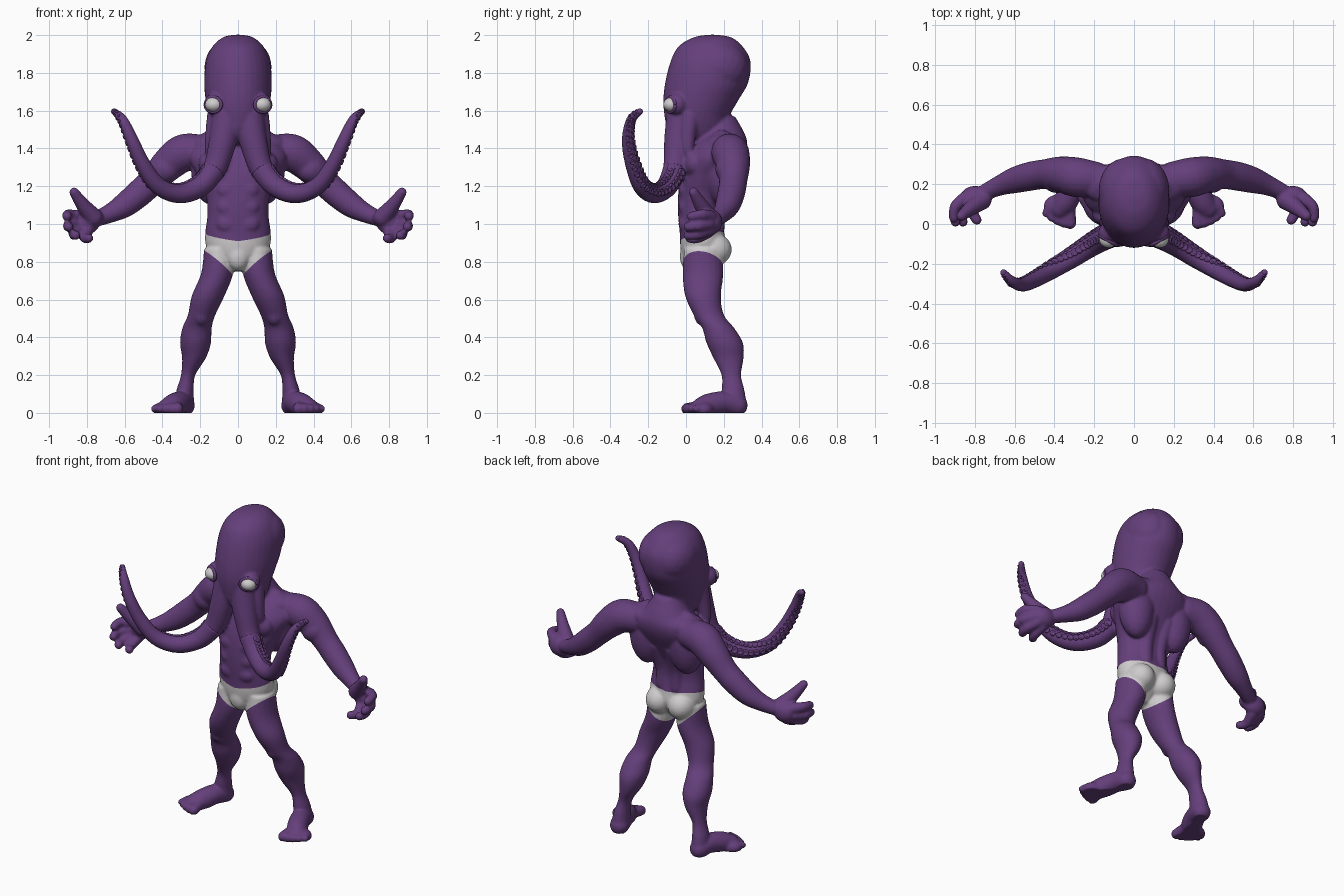
import bpy, bmesh, math
from mathutils import Vector, Matrix

cube = bpy.data.objects.get("Cube")
if cube:
    bpy.data.objects.remove(cube)


def material(name, color):
    mat = bpy.data.materials.new(name)
    mat.use_nodes = True
    mat.diffuse_color = (*color, 1)
    bsdf = mat.node_tree.nodes["Principled BSDF"]
    bsdf.inputs["Base Color"].default_value = (*color, 1)
    bsdf.inputs["Roughness"].default_value = .6
    return mat


purple = material("purple skin", (.13, .05, .2))
white = material("off white", (.62, .6, .61))
UP = Vector((0, 0, 1))


def spline(points, steps):
    """Smooth interpolation through points of any number of components."""
    result = []
    last = len(points) - 1
    for i in range(last):
        a, b, c, d = (points[min(max(i + k, 0), last)] for k in (-1, 0, 1, 2))
        for s in range(steps):
            t = s / steps
            result.append([q + t / 2 * (r - p + t * (2 * p - 5 * q + 4 * r - w + t * (3 * (q - r) + w - p)))
                           for p, q, r, w in zip(a, b, c, d)])
    result.append(list(points[-1]))
    return result


def tube(bm, points, side=1, axis=None, steps=5, segments=20):
    """Loft ellipses (x, y, z, radius, second radius) along a path."""
    path = spline(points, steps) if steps > 1 else points
    centres = [Vector((side * p[0], p[1], p[2])) for p in path]
    rings = []
    for i, p in enumerate(path):
        tangent = axis or (centres[min(i + 1, len(path) - 1)] - centres[max(i - 1, 0)]).normalized()
        if axis == UP:
            u, v = Vector((1, 0, 0)), Vector((0, 1, 0))
        else:
            u = tangent.cross(Vector((0, 1, 0))).normalized()
            v = tangent.cross(u)
        ring = []
        for k in range(segments):
            a = math.tau * k / segments
            ring.append(bm.verts.new(centres[i] + u * math.cos(a) * p[3] + v * math.sin(a) * p[-1]))
        rings.append(ring)
    for low, high in zip(rings, rings[1:]):
        for k in range(segments):
            n = (k + 1) % segments
            bm.faces.new((low[k], low[n], high[n], high[k]))
    bm.faces.new(rings[0])
    bm.faces.new(rings[-1])


def ball(bm, centre, radii, side=1):
    place = Matrix.LocRotScale(Vector((side * centre[0], centre[1], centre[2])), None, Vector(radii))
    bmesh.ops.create_icosphere(bm, subdivisions=3, radius=1, matrix=place)


def limb(bm, points, side):
    """Round tube with ball ends."""
    tube(bm, points, side)
    for p in (points[0], points[-1]):
        ball(bm, p[:3], [p[3]] * 3, side)


def finish(bm, name, mat):
    bmesh.ops.recalc_face_normals(bm, faces=bm.faces)
    for face in bm.faces:
        face.smooth = True
    mesh = bpy.data.meshes.new(name)
    bm.to_mesh(mesh)
    bm.free()
    mesh.materials.append(mat)
    obj = bpy.data.objects.new(name, mesh)
    bpy.context.collection.objects.link(obj)
    return obj


arm_path = [(.055, -.02, 1.57, .085), (.08, -.042, 1.44, .074), (.125, -.06, 1.29, .062),
            (.2, -.1, 1.2, .056), (.31, -.17, 1.16, .05), (.42, -.235, 1.2, .045),
            (.5, -.28, 1.31, .04), (.56, -.305, 1.44, .034), (.61, -.29, 1.55, .026),
            (.655, -.245, 1.595, .017)]

body = bmesh.new()
# Bulbous head tapering into the face
tube(body, [(0, .14, 2.002, .02, .02), (0, .14, 1.988, .08, .1), (0, .13, 1.94, .135, .17),
            (0, .13, 1.86, .17, .212), (0, .11, 1.75, .179, .22), (0, .08, 1.66, .172, .2),
            (0, .06, 1.58, .158, .175), (0, .06, 1.52, .14, .16), (0, .07, 1.46, .11, .12),
            (0, .08, 1.42, .06, .07)], axis=UP, segments=32)
ball(body, (0, -.035, 1.56), (.085, .075, .12))
# Trunk from crotch to neck
tube(body, [(0, .06, .75, .04, .05), (0, .08, .82, .12, .1), (0, .09, .88, .168, .12),
            (0, .085, .95, .174, .118), (0, .075, 1.05, .162, .117), (0, .085, 1.15, .17, .127),
            (0, .115, 1.25, .212, .145), (0, .155, 1.35, .26, .155), (0, .18, 1.42, .23, .145),
            (0, .19, 1.48, .14, .12), (0, .17, 1.57, .08, .09)], axis=UP, segments=32)
ball(body, (0, .012, .83), (.06, .045, .075))

for side in (1, -1):
    # Full sides of the skull
    ball(body, (.052, .17, 1.83), (.126, .16, .145), side)
    # Trunk muscles
    ball(body, (.1, .045, 1.32), (.11, .065, .08), side)
    for z in (1, 1.09, 1.18):
        ball(body, (.055, -.002, z), (.06, .038, .05), side)
    ball(body, (.14, .19, 1.3), (.11, .1, .2), side)
    ball(body, (.13, .2, 1.42), (.13, .1, .065), side)
    limb(body, [(.05, .165, .98, .04), (.05, .165, 1.1, .045), (.06, .21, 1.25, .055)], side)
    ball(body, (.078, .145, .865), (.085, .098, .088), side)
    # Eye socket and tentacle root
    ball(body, (.12, -.045, 1.635), (.06, .056, .06), side)
    limb(body, arm_path[:4], side)
    # Arm and palm
    limb(body, [(.2, .225, 1.385, .09), (.29, .235, 1.375, .1), (.37, .25, 1.315, .09),
                (.45, .25, 1.23, .075), (.52, .24, 1.165, .073), (.6, .22, 1.1, .066),
                (.67, .195, 1.06, .052), (.74, .165, 1.03, .042)], side)
    ball(body, (.385, .215, 1.29), (.075, .06, .07), side)
    ball(body, (.8, .14, 1.01), (.07, .052, .064), side)
    # Thumb and curled fingers
    limb(body, [(.765, .12, 1.035, .05), (.82, .08, 1.1, .038), (.868, .04, 1.168, .026)], side)
    for knuckle, middle, tip in [((.85, .13, 1.04), (.9, .085, 1.05), (.905, .03, 1.04)),
                                 ((.86, .12, 1), (.9, .065, .99), (.897, .01, .985)),
                                 ((.84, .12, .97), (.87, .06, .945), (.86, .01, .94)),
                                 ((.8, .12, .96), (.81, .06, .925), (.79, .02, .925))]:
        limb(body, [(*knuckle, .033), (*middle, .028), (*tip, .025)], side)
    # Leg
    tube(body, [(.1, .09, .87, .08, .1), (.11, .09, .74, .085, .108), (.158, .09, .62, .087, .095),
                (.192, .12, .52, .073, .08), (.217, .17, .45, .078, .085), (.225, .205, .37, .082, .097),
                (.233, .225, .29, .063, .08), (.264, .24, .2, .038, .052), (.28, .25, .12, .046, .06),
                (.285, .26, .04, .054, .062)], side, axis=UP)
    ball(body, (.195, .09, .53), (.05, .05, .07), side)
    # Foot and toes
    limb(body, [(.285, .27, .04, .057), (.305, .2, .055, .06), (.34, .12, .04, .062),
                (.37, .08, .025, .055)], side)
    ball(body, (.375, .09, .018), (.08, .06, .045), side)
    for i in range(5):
        size = .031 - .003 * i
        tip = (.32 + .031 * i, .005 + .003 * i * i, .022)
        limb(body, [(.325 + .025 * i, .07 + .006 * i, .032, size), (*tip, size)], side)
    # Small hanging tentacle
    limb(body, [(.11, .02, 1.57, .055), (.128, .01, 1.48, .045), (.145, .01, 1.4, .032),
                (.155, .02, 1.35, .018)], side)

# Fuse the body into one skin
skin = finish(body, "body", purple)
remesh = skin.modifiers.new("fuse", 'REMESH')
remesh.mode = 'VOXEL'
remesh.voxel_size = .008
soften = skin.modifiers.new("soften", 'SMOOTH')
soften.factor = .5
soften.iterations = 6
fused = bpy.data.meshes.new_from_object(skin.evaluated_get(bpy.context.evaluated_depsgraph_get()))
skin.modifiers.clear()
skin.data = fused
fused.materials.clear()
for mat in (purple, white):
    fused.materials.append(mat)

# Flatten the soles, then cut the briefs along waist planes and leg planes
bm = bmesh.new()
bm.from_mesh(fused)
for vert in bm.verts:
    vert.co.z = max(vert.co.z, 0)
waist = [(Vector((0, 0, .915)), Vector((.12 * side, .18, -1))) for side in (1, -1)]
legs = [(Vector((0, 0, .715)), Vector((-.85 * side, .15, 1))) for side in (1, -1)]


def near_hips(face):
    c = face.calc_center_median()
    return .65 < c.z < 1.05 and abs(c.x) < .3


for point, normal in waist + legs:
    faces = [f for f in bm.faces if near_hips(f)]
    edges = {e for f in faces for e in f.edges}
    verts = {v for f in faces for v in f.verts}
    bmesh.ops.bisect_plane(bm, geom=[*verts, *edges, *faces], dist=.0001, plane_co=point, plane_no=normal)
for face in bm.faces:
    c = face.calc_center_median()
    below_waist = any((c - p).dot(n) > 0 for p, n in waist)
    above_legs = all((c - p).dot(n) > 0 for p, n in legs)
    face.material_index = int(near_hips(face) and below_waist and above_legs)
    face.smooth = True
bm.to_mesh(fused)
bm.free()

# Long tentacles with suckers, eyes with lids
for side, label in ((1, "left"), (-1, "right")):
    bm = bmesh.new()
    limb(bm, arm_path[2:], side)
    finish(bm, label + "_long_tentacle", purple)

    bm = bmesh.new()
    path = spline(arm_path, 4)
    for i in range(9, len(path) - 1):
        tangent = (Vector(path[i + 1][:3]) - Vector(path[i - 1][:3])).normalized()
        facing = Vector((.7, .25, .5))
        facing = (facing - tangent * facing.dot(tangent)).normalized()
        radius = path[i][3]
        for angle in (-.6, .45):
            out = Matrix.Rotation(angle, 3, tangent) @ facing
            rings = []
            for height, width in ((.85, .4), (1.12, .36), (1.14, .24), (1.03, .15)):
                spot = Vector(path[i][:3]) + out * radius * height
                rings.append((*spot, radius * width))
            mirrored = Vector((side * out.x, out.y, out.z))
            tube(bm, rings, side, axis=mirrored, steps=1, segments=10)
    finish(bm, label + "_suckers", purple)

    eye = Vector((.128, -.076, 1.632))
    bm = bmesh.new()
    ball(bm, eye, (.047, .044, .039), side)
    finish(bm, label + "_eye", white)

    bm = bmesh.new()
    across, ahead = Vector((.86, .5, 0)), Vector((.5, -.86, 0))
    lid = []
    for k in range(25):
        a = math.tau * k / 24
        spot = eye + across * math.cos(a) * .049 + UP * math.sin(a) * .04 + ahead * .006
        lid.append((*spot, .009))
    tube(bm, lid, side, steps=1, segments=10)
    finish(bm, label + "_eyelid", purple)
